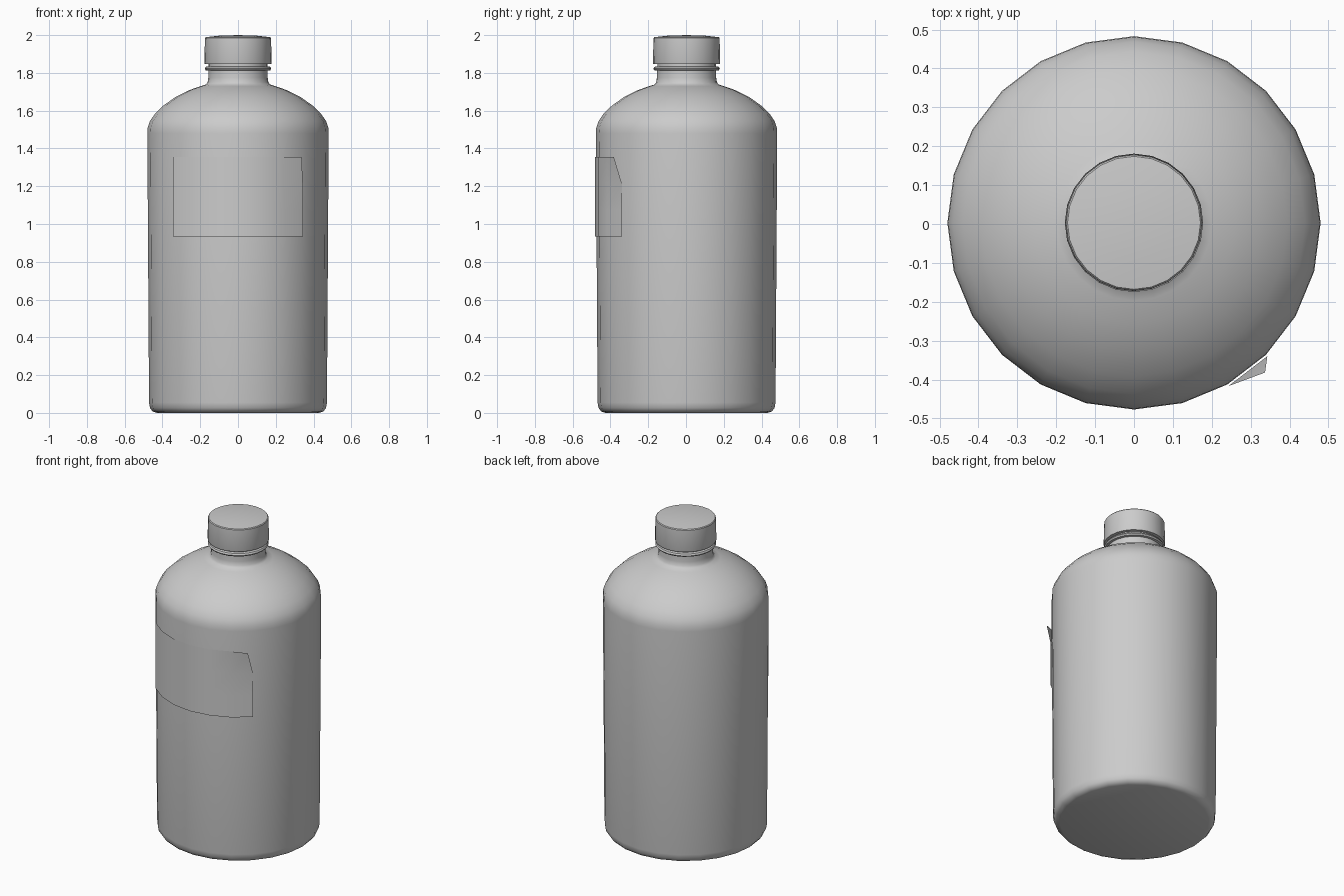
import bpy, bmesh, math

if "Cube" in bpy.data.objects:
    bpy.data.objects.remove(bpy.data.objects["Cube"])

SIDES = 24
CY = 0.003  # lathe axis, keeps the body plus label centred


def finish(name, bm):
    me = bpy.data.meshes.new(name)
    bm.to_mesh(me)
    bm.free()
    ob = bpy.data.objects.new(name, me)
    bpy.context.collection.objects.link(ob)
    bpy.ops.object.select_all(action='DESELECT')
    ob.select_set(True)
    bpy.context.view_layer.objects.active = ob
    bpy.ops.object.shade_smooth_by_angle(angle=math.radians(35))
    return ob


def lathe(name, profile):
    """Revolve (radius, z) points, listed from bottom to top; both ends sit on the axis."""
    bm = bmesh.new()
    vs = [bm.verts.new((r, CY, z)) for r, z in profile]
    es = [bm.edges.new(p) for p in zip(vs, vs[1:])]
    bmesh.ops.spin(bm, geom=vs + es, cent=(0, CY, 0), axis=(0, 0, 1),
                   angle=math.tau, steps=SIDES, use_duplicate=False)
    bmesh.ops.remove_doubles(bm, verts=bm.verts, dist=1e-4)
    bmesh.ops.recalc_face_normals(bm, faces=bm.faces)
    return finish(name, bm)


# Bottle: slightly tapered body, domed shoulder, neck and collar ring
lathe("bottle", [
    (0, 0), (0.43, 0), (0.452, 0.008), (0.466, 0.026), (0.471, 0.055),
    (0.480, 1.48), (0.478, 1.51), (0.466, 1.545), (0.440, 1.583),
    (0.395, 1.627), (0.33, 1.673), (0.26, 1.708), (0.20, 1.729),
    (0.171, 1.738), (0.161, 1.75), (0.157, 1.775), (0.157, 1.812),
    (0.171, 1.814), (0.176, 1.822), (0.171, 1.832), (0.155, 1.835),
    (0.155, 1.86), (0, 1.86)])

# Screw cap with a gently domed top
lathe("cap", [
    (0, 1.846), (0.176, 1.846), (0.178, 1.852), (0.175, 1.984),
    (0.171, 1.989), (0.10, 1.997), (0, 2.0)])

# Label: quarter wrap on the front, top right corner peeling away
bm = bmesh.new()
R = 0.485
rows = []
for z in (0.935, 1.075, 1.215, 1.355):
    row = []
    for i in range(7):
        a = math.radians(225 + 15 * i)
        row.append(bm.verts.new((R * math.cos(a), CY + R * math.sin(a), z)))
    rows.append(row)
for lo, hi in zip(rows, rows[1:]):
    for i in range(6):
        bm.faces.new((lo[i], lo[i + 1], hi[i + 1], hi[i]))
rows[-1][-1].co.x = 0.337
rows[-1][-1].co.y = -0.382
finish("label", bm)
